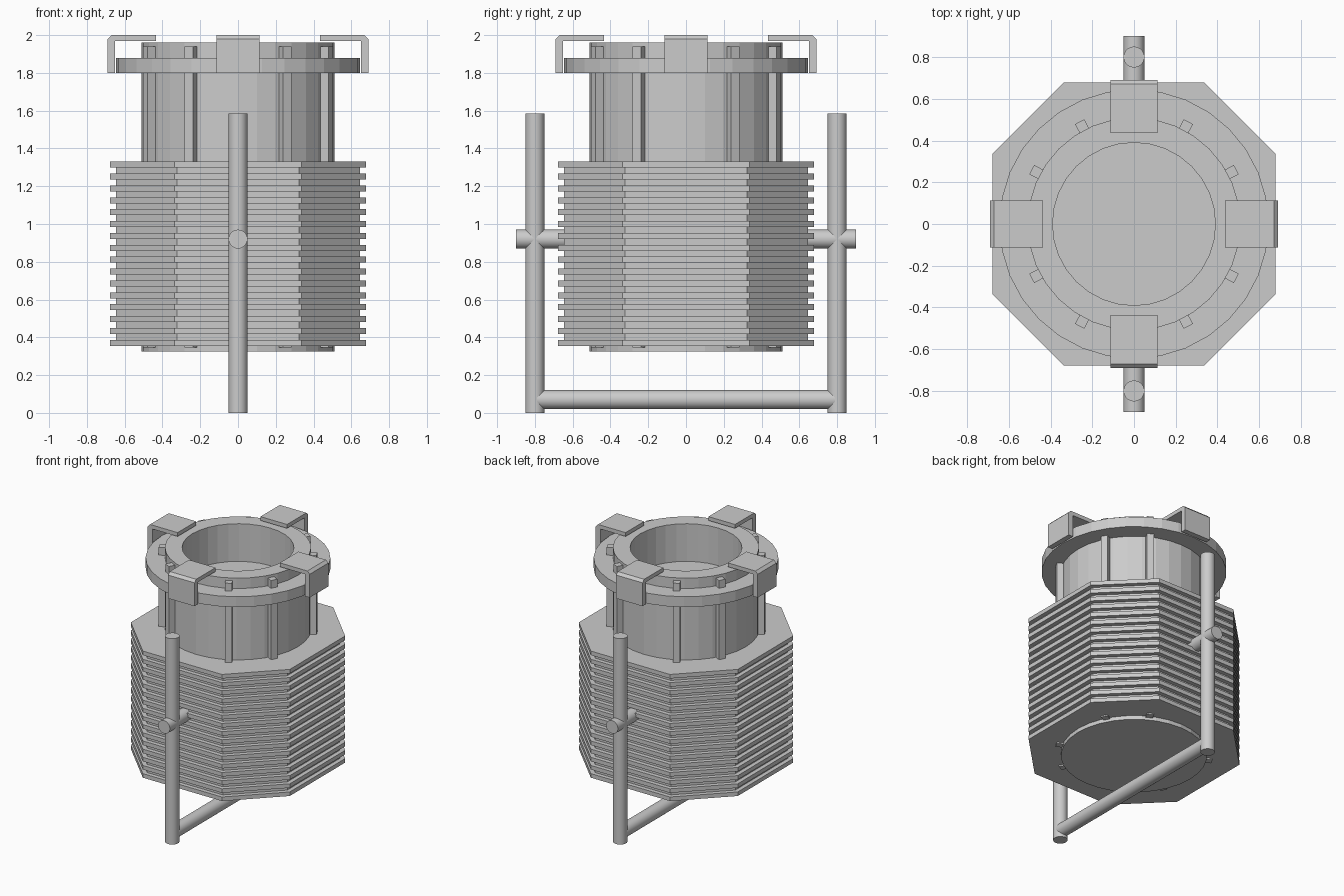
import bpy, bmesh, math
from mathutils import Matrix

if "Cube" in bpy.data.objects:
    bpy.data.objects.remove(bpy.data.objects["Cube"])


def finish(name, bm, smooth=False):
    bmesh.ops.recalc_face_normals(bm, faces=bm.faces)
    me = bpy.data.meshes.new(name)
    bm.to_mesh(me)
    bm.free()
    ob = bpy.data.objects.new(name, me)
    bpy.context.collection.objects.link(ob)
    if smooth:
        bpy.ops.object.select_all(action='DESELECT')
        ob.select_set(True)
        bpy.context.view_layer.objects.active = ob
        bpy.ops.object.shade_smooth_by_angle(angle=math.radians(40))
    return ob


def lathe(name, profile, sides=32, closed=False):
    """Revolve (radius, z) points around z; open profiles end in flat caps."""
    bm = bmesh.new()
    rings = [[bm.verts.new((r * math.cos(2 * math.pi * i / sides),
                            r * math.sin(2 * math.pi * i / sides), z))
              for i in range(sides)] for r, z in profile]
    pairs = list(zip(rings, rings[1:]))
    if closed:
        pairs.append((rings[-1], rings[0]))
    else:
        bm.faces.new(rings[0])
        bm.faces.new(rings[-1])
    for a, b in pairs:
        for i in range(sides):
            j = (i + 1) % sides
            bm.faces.new((a[i], a[j], b[j], b[i]))
    return finish(name, bm)


def prism(bm, points, offset, axis_matrix):
    """Extrude a flat outline by offset along its local z, then place it."""
    vs = [bm.verts.new((x, y, 0)) for x, y in points]
    ext = bmesh.ops.extrude_face_region(bm, geom=[bm.faces.new(vs)])
    top = [v for v in ext['geom'] if isinstance(v, bmesh.types.BMVert)]
    bmesh.ops.translate(bm, verts=top, vec=(0, 0, offset))
    bmesh.ops.transform(bm, matrix=axis_matrix, verts=vs + top)


def rod(name, radius, length, centre, along_y=False):
    rot = Matrix.Rotation(math.pi / 2, 4, 'X') if along_y else Matrix()
    bm = bmesh.new()
    bmesh.ops.create_cone(bm, cap_ends=True, segments=32, radius1=radius,
                          radius2=radius, depth=length,
                          matrix=Matrix.Translation(centre) @ rot)
    return finish(name, bm, True)


# Cup-shaped barrel with a recessed floor, and its upper collar
lathe("barrel", [(0.51, 0.325), (0.51, 1.96), (0.39, 1.96), (0.39, 1.67)])
lathe("collar", [(0.645, 1.80), (0.645, 1.88), (0.50, 1.88), (0.50, 1.80)],
      closed=True)

# Stack of chamfered-square fins with slimmer spacers between
bm = bmesh.new()
count = 16
step = 0.975 / (2 * count - 1)
for k in range(2 * count - 1):
    h, c = (0.677, 0.337) if k % 2 == 0 else (0.645, 0.322)
    outline = [(h, -c), (h, c), (c, h), (-c, h), (-h, c), (-h, -c), (-c, -h), (c, -h)]
    prism(bm, outline, step, Matrix.Translation((0, 0, 0.355 + k * step)))
finish("cooling_fins", bm)

# Vertical ribs in pairs around the barrel
bm = bmesh.new()
for q in range(4):
    for a in (28, 62):
        rot = Matrix.Rotation(math.radians(90 * q + a), 4, 'Z')
        prism(bm, [(0.49, -0.025), (0.555, -0.025), (0.555, 0.025), (0.49, 0.025)],
              1.595, rot @ Matrix.Translation((0, 0, 0.345)))
finish("barrel_ribs", bm)

# Four hooked clips over the collar
clip = [(0.65, 1.80), (0.69, 1.80), (0.69, 1.98), (0.67, 2.0),
        (0.435, 2.0), (0.435, 1.97), (0.65, 1.97)]
for q, side in enumerate(("right", "back", "left", "front")):
    bm = bmesh.new()
    prism(bm, clip, 0.226, Matrix.Rotation(math.pi / 2 * q, 4, 'Z')
          @ Matrix.Translation((0, 0.113, 0)) @ Matrix.Rotation(math.pi / 2, 4, 'X'))
    finish("clip_" + side, bm)

# Support frame: two posts, pivot pins and a bottom crossbar
for s, side in ((-1, "front"), (1, "back")):
    rod("post_" + side, 0.05, 1.585, (0, s * 0.80, 0.7925))
    rod("pivot_pin_" + side, 0.05, 0.35, (0, s * 0.725, 0.92), True)
rod("bottom_crossbar", 0.05, 1.58, (0, 0, 0.07), True)
